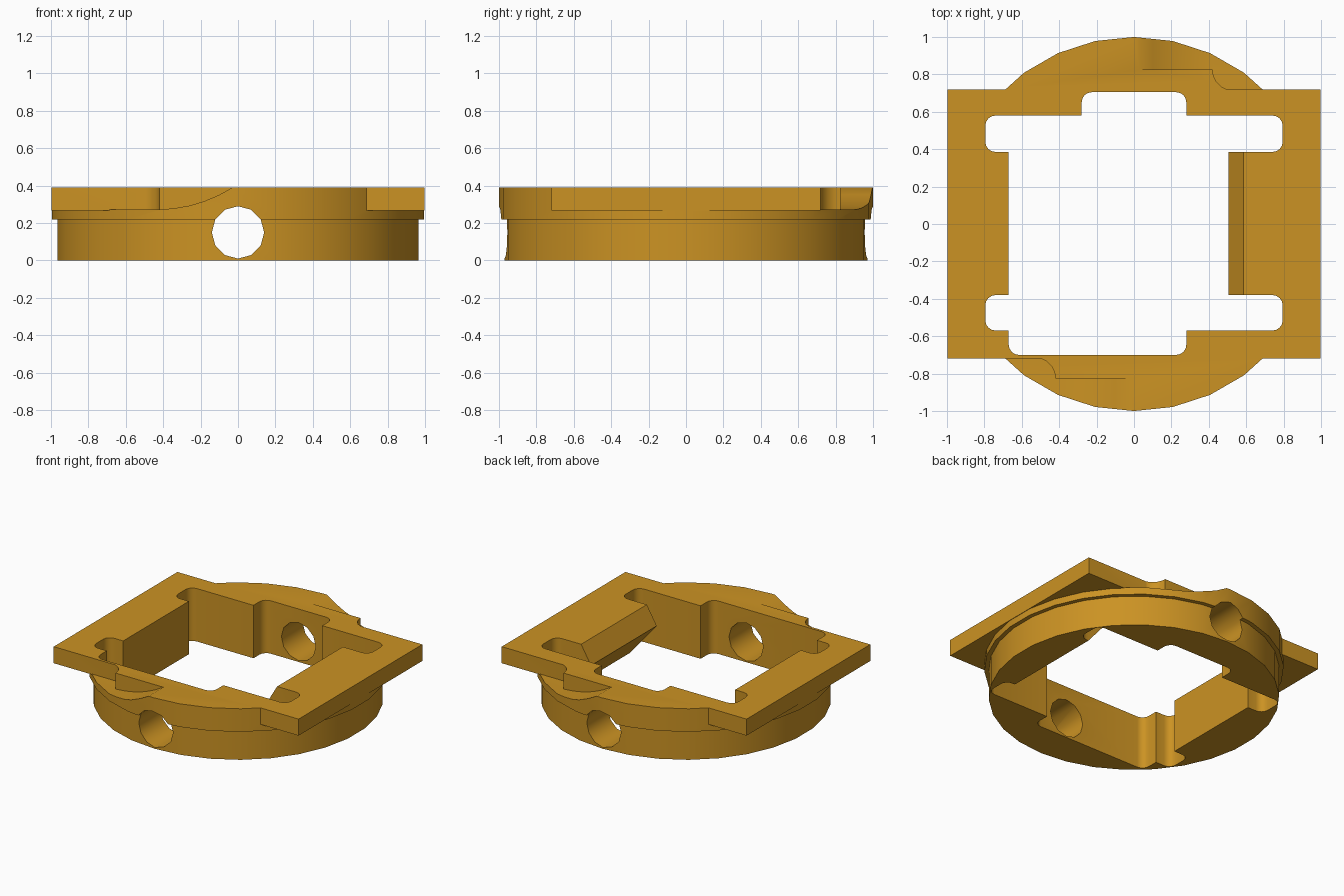
import bpy, bmesh, math
from mathutils import Vector

cube = bpy.data.objects.get("Cube")
if cube:
    bpy.data.objects.remove(cube, do_unlink=True)

gold = bpy.data.materials.new("golden brown")
gold.use_nodes = True
COLOR = (0.60, 0.29, 0.017, 1)
gold.diffuse_color = COLOR
gold.node_tree.nodes["Principled BSDF"].inputs["Base Color"].default_value = COLOR


def make_object(name, bm):
    bmesh.ops.recalc_face_normals(bm, faces=bm.faces)
    mesh = bpy.data.meshes.new(name)
    bm.to_mesh(mesh)
    bm.free()
    mesh.materials.append(gold)
    obj = bpy.data.objects.new(name, mesh)
    bpy.context.collection.objects.link(obj)
    return obj


def prism(name, outline, lo, hi, along="z"):
    """Extrude an outline: XY along z, or XZ along y."""
    place = (lambda a, b, c: (a, b, c)) if along == "z" else (lambda a, b, c: (a, c, b))
    bm = bmesh.new()
    face = bm.faces.new([bm.verts.new(place(a, b, lo)) for a, b in outline])
    ext = bmesh.ops.extrude_face_region(bm, geom=[face])
    shift = Vector(place(0, 0, hi - lo))
    bmesh.ops.translate(bm, vec=shift,
                        verts=[v for v in ext["geom"] if isinstance(v, bmesh.types.BMVert)])
    return make_object(name, bm)


def combine(target, other, operation):
    mod = target.modifiers.new("combine", "BOOLEAN")
    mod.operation = operation
    mod.solver = "EXACT"
    mod.object = other
    bpy.context.view_layer.objects.active = target
    bpy.ops.object.modifier_apply(modifier=mod.name)
    bpy.data.objects.remove(other, do_unlink=True)


def rounded(points, segments=4):
    """Outline with a fillet at each (x, y, radius) right-angle corner."""
    out = []
    n = len(points)
    for i, (x, y, r) in enumerate(points):
        p = Vector((x, y))
        if r == 0:
            out.append((x, y))
            continue
        a = (Vector(points[i - 1][:2]) - p).normalized()
        b = (Vector(points[(i + 1) % n][:2]) - p).normalized()
        centre = p + (a + b) * r
        for k in range(segments + 1):
            t = math.pi / 2 * k / segments
            q = centre - b * r * math.cos(t) - a * r * math.sin(t)
            out.append((q.x, q.y))
    return out


def circle(r, n, cx=0, cy=0):
    return [(cx + r * math.sin(2 * math.pi * k / n), cy + r * math.cos(2 * math.pi * k / n))
            for k in range(n)]


# Round body: narrow lower drum with a wider flange on top
bm = bmesh.new()
rings = [[bm.verts.new((x, y, z)) for x, y in circle(r, 30)]
         for r, z in [(0.97, 0), (0.97, 0.22), (1.0, 0.22), (1.0, 0.39)]]
for low, high in zip(rings, rings[1:]):
    for k in range(30):
        j = (k + 1) % 30
        bm.faces.new((low[k], low[j], high[j], high[k]))
bm.faces.new(rings[0])
bm.faces.new(rings[-1])
body = make_object("ring_mount", bm)

# Curved ramps cut into the flange, at the back and turned half round at the front
ramp_profile = [(0.03, 0.39), (0.10, 0.351), (0.18, 0.317), (0.26, 0.293), (0.34, 0.279),
                (0.42, 0.272), (1.2, 0.272), (1.2, 0.5), (0.03, 0.5)]
ledge_outline = rounded([(-0.1, 0.825, 0), (0.42, 0.825, 0), (0.42, 0.715, 0.109),
                         (1.3, 0.715, 0), (1.3, 1.3, 0), (-0.1, 1.3, 0)], 5)
for s in (1, -1):
    ramp = prism("ramp_cutter", [(s * x, z) for x, z in ramp_profile], -1.5, 1.5, "y")
    ledge = prism("ledge_cutter", [(s * x, s * y) for x, y in ledge_outline], 0.1, 0.7)
    combine(ramp, ledge, "INTERSECT")
    combine(body, ramp, "DIFFERENCE")

# Rectangular top plate
plate = prism("plate", [(-0.998, -0.72), (0.998, -0.72), (0.998, 0.72), (-0.998, 0.72)],
              0.268, 0.39)
combine(body, plate, "UNION")

# Central opening with rounded notches and slots
R = 0.055
opening = prism("opening_cutter", rounded([
    (-0.28, 0.705, R), (0.28, 0.705, R), (0.28, 0.58, 0),
    (0.795, 0.58, R), (0.795, 0.385, R), (0.50, 0.385, 0),
    (0.50, -0.38, 0), (0.795, -0.38, R), (0.795, -0.57, R),
    (0.28, -0.57, 0), (0.28, -0.70, R), (-0.67, -0.70, R),
    (-0.67, -0.57, 0), (-0.795, -0.57, R), (-0.795, -0.38, R),
    (-0.67, -0.38, 0), (-0.67, 0.385, 0), (-0.795, 0.385, R),
    (-0.795, 0.58, R), (-0.28, 0.58, 0)]), -0.2, 0.6)
combine(body, opening, "DIFFERENCE")

# Bevelled ridge on the left inner wall
ridge = prism("ridge_cutter", [(0.4, -0.05), (0.762, -0.05), (0.505, 0.255),
                               (0.621, 0.45), (0.4, 0.45)], -0.40, 0.405, "y")
combine(body, ridge, "DIFFERENCE")

# Cross hole from front to back
hole = prism("hole_cutter", circle(0.14, 12, 0, 0.15), -1.3, 1.3, "y")
combine(body, hole, "DIFFERENCE")

# Smooth curved walls, sharp edges
bpy.ops.object.select_all(action="DESELECT")
body.select_set(True)
bpy.context.view_layer.objects.active = body
bpy.ops.object.shade_smooth_by_angle(angle=math.radians(32))
